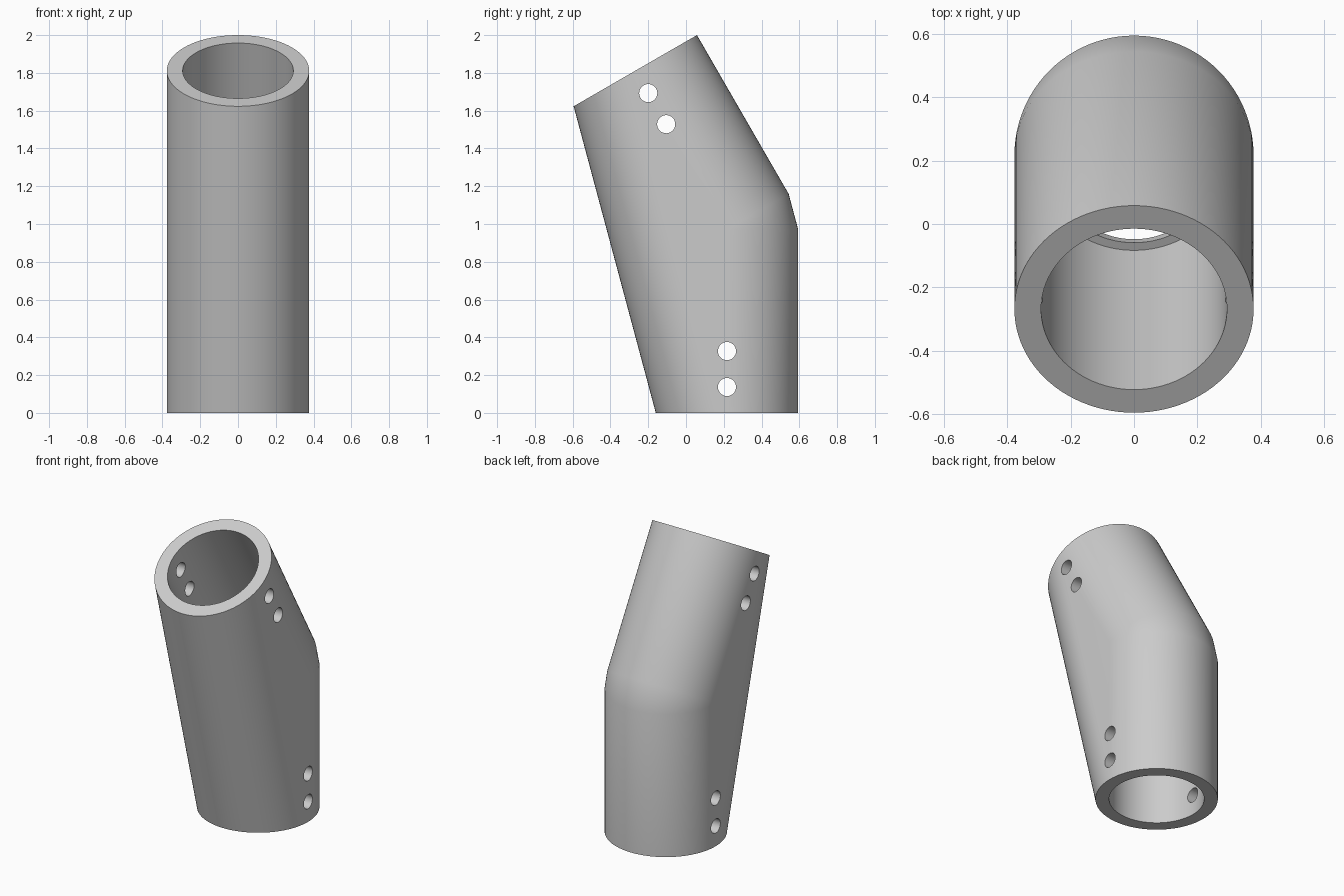
import bpy, bmesh, math
from mathutils import Matrix, Vector

if "Cube" in bpy.data.objects:
    bpy.data.objects.remove(bpy.data.objects["Cube"])

SEG = 96
R_OUT, R_SOCKET, R_BORE, R_HOLE = 0.377, 0.293, 0.257, 0.048
LENGTH, DEPTH = 0.9708, 0.878
TILT = Matrix.Rotation(math.radians(30), 4, 'X')

# Frames whose z axis runs outward from the elbow along each arm
ELBOW = Matrix.Translation((0, 0.217, LENGTH))
UPPER = ELBOW @ TILT
LOWER = ELBOW @ Matrix.Rotation(math.pi, 4, 'X')

grey = bpy.data.materials.new("light grey")
grey.use_nodes = True
colour = (0.6, 0.6, 0.6, 1)
grey.diffuse_color = colour
grey.node_tree.nodes["Principled BSDF"].inputs["Base Color"].default_value = colour


def hull(name, radius, rings):
    """Convex solid through discs given as (frame, distance along its z)."""
    bm = bmesh.new()
    for frame, dist in rings:
        bmesh.ops.create_circle(bm, segments=SEG, radius=radius,
                                matrix=frame @ Matrix.Translation((0, 0, dist)))
    result = bmesh.ops.convex_hull(bm, input=bm.verts)
    unused = {g for g in result["geom_interior"] + result["geom_unused"]
              if isinstance(g, bmesh.types.BMVert)}
    bmesh.ops.delete(bm, geom=list(unused), context='VERTS')
    bmesh.ops.dissolve_limit(bm, angle_limit=math.radians(0.2),
                             verts=bm.verts, edges=bm.edges)
    bmesh.ops.recalc_face_normals(bm, faces=bm.faces)
    mesh = bpy.data.meshes.new(name)
    bm.to_mesh(mesh)
    bm.free()
    mesh.materials.append(grey)
    obj = bpy.data.objects.new(name, mesh)
    bpy.context.collection.objects.link(obj)
    return obj


# Outer shell: two equal tubes blended into one bent body
body = hull("angled_coupler", R_OUT,
            [(f, d) for f in (LOWER, UPPER) for d in (0, LENGTH)])

# Narrower bore through the elbow, leaving a stop ring between the sockets
stop = LENGTH - DEPTH
cutters = [hull("elbow_bore", R_BORE,
                [(f, d) for f in (LOWER, UPPER) for d in (0, stop + 0.03)])]

# Wide socket in each arm, and two cross holes near each end
ACROSS = Matrix.Rotation(math.pi / 2, 4, 'Y')
for label, frame in (("lower", LOWER), ("upper", UPPER)):
    cutters.append(hull(label + "_socket", R_SOCKET,
                        [(frame, stop), (frame, LENGTH + 0.2)]))
    for inset in (0.137, 0.327):
        hole = Matrix.Translation(frame @ Vector((0, 0, LENGTH - inset))) @ ACROSS
        SEG = 32
        cutters.append(hull(label + "_screw_hole", R_HOLE, [(hole, -0.6), (hole, 0.6)]))
        SEG = 96

bpy.ops.object.select_all(action='DESELECT')
body.select_set(True)
bpy.context.view_layer.objects.active = body
for cutter in cutters:
    cutter.hide_render = True
    mod = body.modifiers.new(cutter.name, 'BOOLEAN')
    mod.operation = 'DIFFERENCE'
    mod.solver = 'EXACT'
    mod.object = cutter
    bpy.ops.object.modifier_apply(modifier=mod.name)
for cutter in cutters:
    bpy.data.objects.remove(cutter)

bpy.ops.object.shade_smooth_by_angle(angle=math.radians(30))
